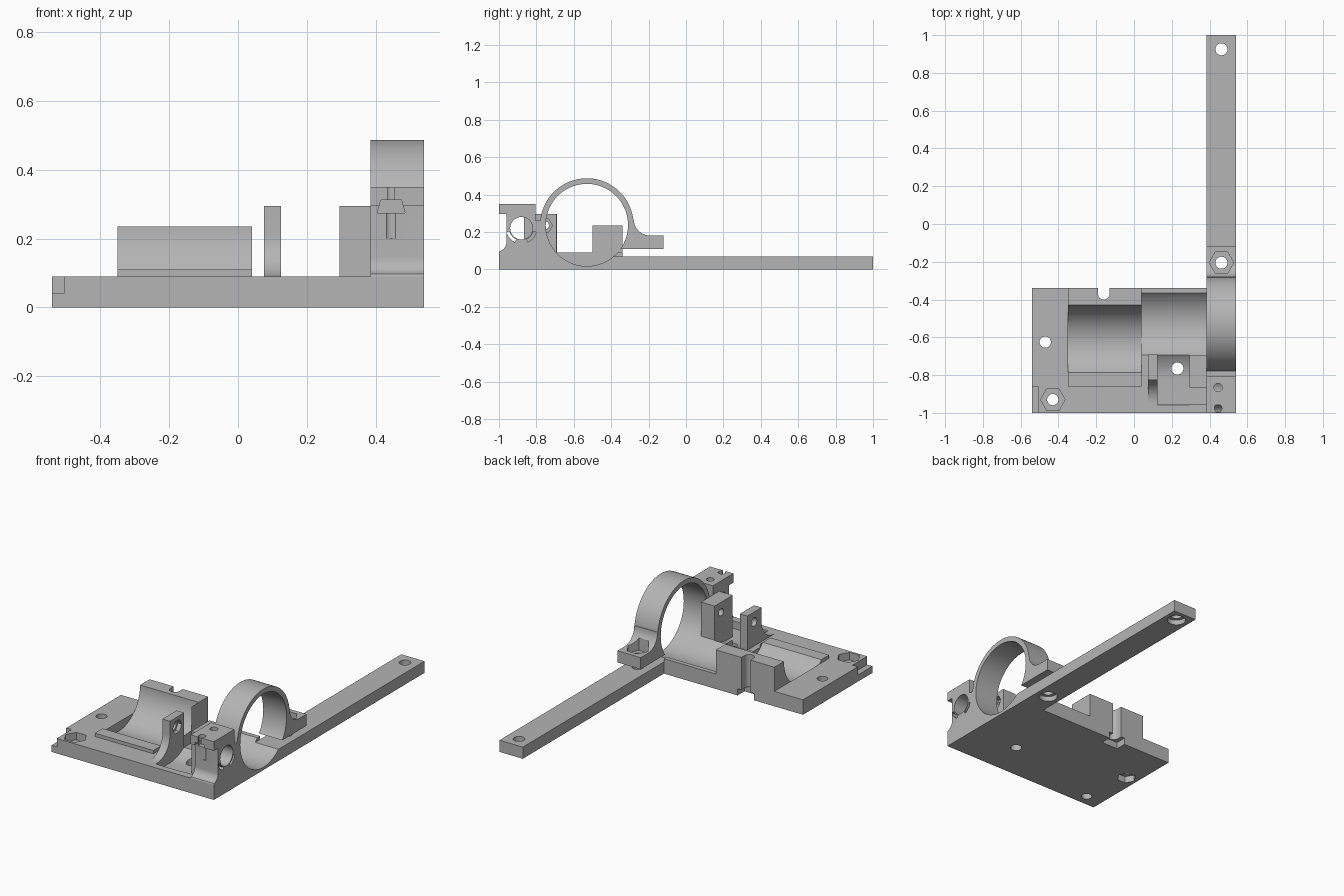
import bpy, bmesh
from math import sin, cos, pi
from mathutils import Vector

old = bpy.data.objects.get("Cube")
if old:
    bpy.data.objects.remove(old)

grey = bpy.data.materials.new("plain grey")
grey.use_nodes = True
COLOUR = (0.46, 0.46, 0.46, 1)
grey.diffuse_color = COLOUR
grey.node_tree.nodes["Principled BSDF"].inputs["Base Color"].default_value = COLOUR


def arc(c, r, a=0.0, b=360.0, n=64):
    """Points on a circle; a full turn is left open for use as a polygon."""
    steps = n if abs(b - a) >= 360 else n - 1
    return [(c[0] + r * cos((a + (b - a) * i / steps) * pi / 180),
             c[1] + r * sin((a + (b - a) * i / steps) * pi / 180)) for i in range(n)]


def prism(name, axis, profile, lo, hi):
    """Extrude a profile: axis x takes (y, z), axis y takes (x, z), axis z takes (x, y)."""
    place = {"x": lambda p, d: (d, p[0], p[1]),
             "y": lambda p, d: (p[0], d, p[1]),
             "z": lambda p, d: (p[0], p[1], d)}[axis]
    bm = bmesh.new()
    face = bm.faces.new([bm.verts.new(place(p, lo)) for p in profile])
    move = Vector(place((0, 0), hi - lo))
    out = bmesh.ops.extrude_face_region(bm, geom=[face])
    bmesh.ops.translate(bm, vec=move, verts=[v for v in out["geom"] if isinstance(v, bmesh.types.BMVert)])
    bmesh.ops.recalc_face_normals(bm, faces=bm.faces)
    mesh = bpy.data.meshes.new(name)
    bm.to_mesh(mesh)
    bm.free()
    mesh.materials.append(grey)
    ob = bpy.data.objects.new(name, mesh)
    bpy.context.collection.objects.link(ob)
    return ob


def box(name, x, y, z):
    return prism(name, "z", [(x[0], y[0]), (x[1], y[0]), (x[1], y[1]), (x[0], y[1])], *z)


def cylinder(axis, c, r, lo, hi, n=32):
    return prism("cutter", axis, arc(c, r, n=n), lo, hi)


def cut_box(x, y, z):
    return box("cutter", x, y, z)


cutters = set()


def cut(ob, *tools):
    """Subtract each tool from the part and bake the result."""
    for tool in tools:
        mod = ob.modifiers.new("cut", "BOOLEAN")
        mod.operation, mod.solver, mod.object = "DIFFERENCE", "EXACT", tool
        tool.hide_render = True
        cutters.add(tool)
    bpy.context.view_layer.update()
    done = ob.evaluated_get(bpy.context.evaluated_depsgraph_get())
    mesh = bpy.data.meshes.new_from_object(done)
    ob.modifiers.clear()
    ob.data = mesh


TOP = 0.09                       # plate thickness
SIDE = (0.385, 0.54)             # x span of the arm, ring and clip
MID = 0.463                      # screw line of the arm
RING = (-0.53, 0.237)            # ring centre in y, z
bore = cylinder("x", RING, 0.22, 0.04, 0.6, 96)
trough = cylinder("x", (-0.63, 0.235), 0.2, -0.35, 0.04, 96)
notch = prism("cutter", "z", [(-0.13, -0.3), (-0.19, -0.3)]
              + arc((-0.16, -0.37), 0.03, 180, 360, 13), -0.1, 0.4)

# Base plate with screw holes, nut pockets, troughs and corner step
plate = box("base_plate", (-0.54, 0.54), (-1, -0.34), (0, TOP))
cut(plate, bore, trough, notch,
    cut_box((-0.215, -0.105), (-0.405, -0.3), (-0.1, 0.04)),
    cut_box((-0.6, -0.505), (-1.1, -0.86), (0.04, 0.2)),
    cut_box((0.125, SIDE[0]), (-0.955, -0.865), (0.045, 0.2)),
    cut_box((0.125, 0.295), (-0.87, -0.825), (0.045, 0.2)),
    cylinder("x", (-0.825, 0.27), 0.225, 0.125, 0.295, 64),
    cylinder("z", (-0.47, -0.625), 0.03, -0.1, 0.2),
    cylinder("z", (-0.47, -0.625), 0.055, -0.1, 0.04, 6),
    cylinder("z", (-0.43, -0.93), 0.03, -0.1, 0.2),
    cylinder("z", (-0.43, -0.93), 0.065, 0.045, 0.2, 6),
    cylinder("z", (0.23, -0.765), 0.032, -0.1, 0.2),
    cut_box((SIDE[0], 0.6), (-0.45, -0.3), (0.07, 0.2)))

# Long arm with counterbored holes
arm = box("long_arm", SIDE, (-0.34, 1), (0, 0.07))
for y in (-0.205, 0.925):
    cut(arm, cylinder("z", (MID, y), 0.032, -0.1, 0.2),
        cylinder("z", (MID, y), 0.052, -0.1, 0.03))
cut(arm, bore)

# Cradle back wall and low front lip
wall = box("cradle_wall", (-0.35, 0.04), (-0.5, -0.34), (TOP, 0.235))
cut(wall, trough, notch)
lip = box("cradle_lip", (-0.35, 0.04), (-0.86, -0.76), (TOP, 0.11))
cut(lip, trough)

# Split ring and its screw tab
ring = prism("clamp_ring", "x", arc(RING, 0.25, n=96), *SIDE)
cut(ring, bore, cut_box((0.3, 0.6), (-1, 0), (-0.1, TOP)),
    cut_box((0.3, 0.6), (-0.5, 0), (0, 0.11)))
tab = prism("clamp_tab", "x", [(-0.36, 0.11), (-0.12, 0.11), (-0.12, 0.18)]
            + arc((-0.19, 0.27), 0.09, 270, 180, 10) + [(-0.3, 0.28)], *SIDE)
cut(tab, bore, cylinder("z", (MID, -0.205), 0.032, 0, 0.3),
    cylinder("z", (MID, -0.205), 0.065, 0.14, 0.3, 6))

# Clip block beside the ring, with rod hole, relief slits and nut slot
clip = prism("clip_block", "x", [(-0.69, TOP), (-0.69, 0.15), (-0.75, 0.26), (-0.805, 0.26),
                                 (-0.805, 0.35), (-1, 0.35), (-1, 0.295), (-0.96, 0.295)]
             + arc((-1.01, 0.145), 0.05, 0, -75, 8) + [(-1, TOP)], *SIDE)
rod = (-0.88, 0.22)
cut(clip, bore, cylinder("x", rod, 0.06, 0.3, 0.6, 48))
for a, b in ((195, 245), (295, 345)):
    slit = prism("cutter", "x", arc(rod, 0.082, a, b, 10) + arc(rod, 0.066, b, a, 10), 0.3, 0.6)
    cut(clip, slit)
cut(clip, cylinder("z", (0.445, -0.865), 0.022, 0.25, 0.4),
    cylinder("z", (0.445, -0.975), 0.02, 0.2, 0.4),
    cut_box((0.435, 0.455), (-1.1, -0.975), (0.3, 0.4)),
    prism("cutter", "y", [(0.405, 0.275), (0.485, 0.275), (0.475, 0.312), (0.415, 0.312)], -1.1, -0.92))

# Square post and thin curved web, with nut pockets facing the ring
pivot = (-0.755, 0.235)
post = box("square_post", (0.295, SIDE[0]), (-0.865, -0.693), (TOP, 0.295))
cut(post, cylinder("x", pivot, 0.022, 0.2, 0.5), cylinder("x", pivot, 0.04, 0.35, 0.5, 6))
web = prism("thin_web", "x", [(-0.69, TOP), (-0.69, 0.295), (-0.825, 0.295)]
            + arc((-0.945, 0.21), 0.12, 0, -90, 16), 0.075, 0.125)
cut(web, cylinder("x", pivot, 0.025, 0, 0.2), cylinder("x", pivot, 0.042, 0.1, 0.2, 6))

for tool in cutters:
    bpy.data.objects.remove(tool)

# Smooth curved walls, keep sharp edges
bpy.ops.object.select_all(action="DESELECT")
parts = (plate, arm, wall, lip, ring, tab, clip, post, web)
for ob in parts:
    ob.select_set(True)
bpy.context.view_layer.objects.active = plate
bpy.ops.object.shade_smooth_by_angle(angle=0.5)
